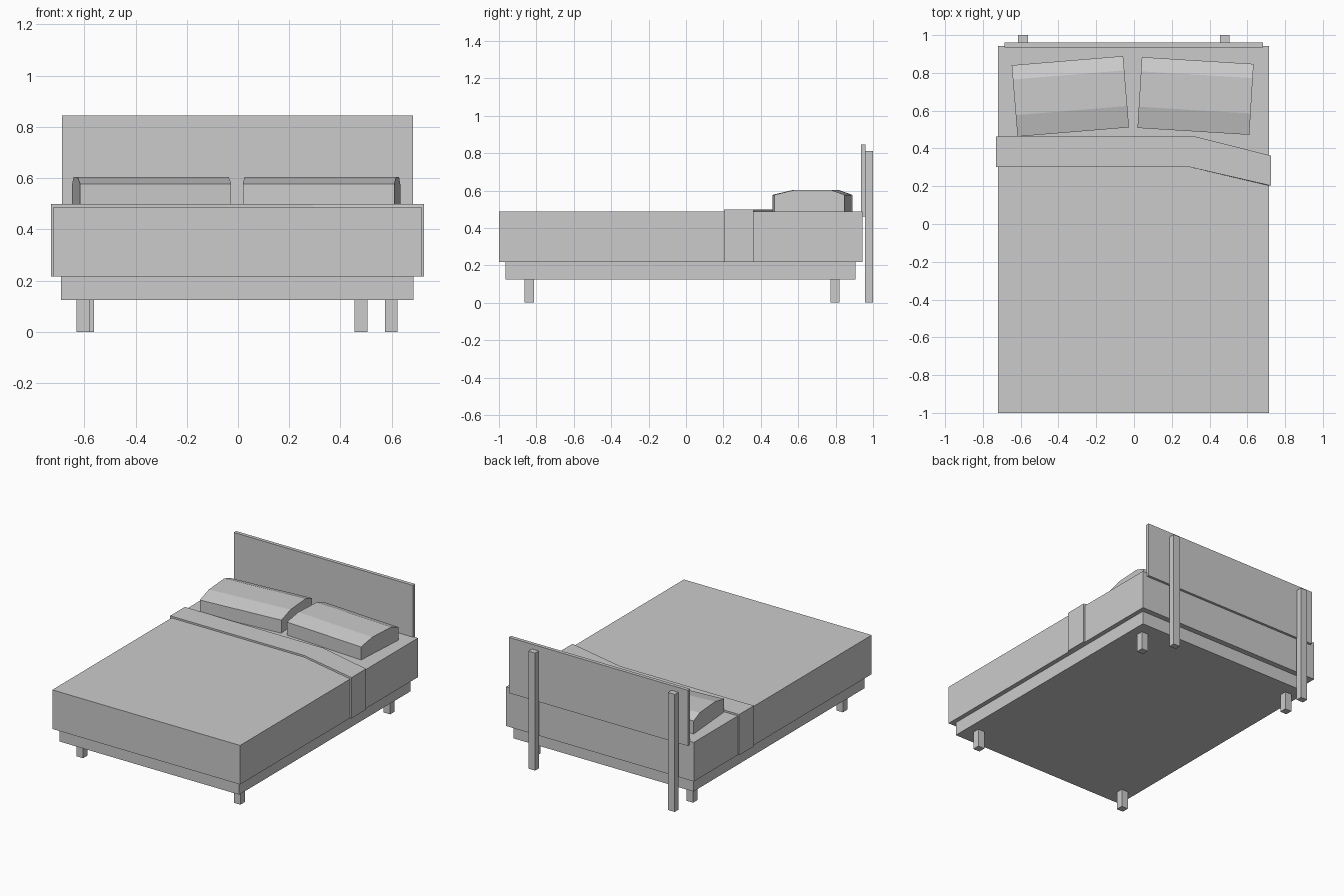
import bpy, bmesh
from math import radians

if "Cube" in bpy.data.objects:
    bpy.data.objects.remove(bpy.data.objects["Cube"])


def finish(name, bm):
    bmesh.ops.recalc_face_normals(bm, faces=bm.faces)
    mesh = bpy.data.meshes.new(name)
    bm.to_mesh(mesh)
    bm.free()
    ob = bpy.data.objects.new(name, mesh)
    bpy.context.collection.objects.link(ob)
    return ob


def box(name, x, y, z):
    """Box from (min, max) ranges on each axis."""
    bm = bmesh.new()
    bmesh.ops.create_cube(bm, size=1)
    for v in bm.verts:
        v.co = [(r[0] + r[1]) / 2 + c * (r[1] - r[0]) for r, c in zip((x, y, z), v.co)]
    return finish(name, bm)


# Base and mattress
box("bed_base", (-0.69, 0.685), (-0.965, 0.905), (0.125, 0.217))
box("mattress", (-0.72, 0.716), (-1.0, 0.943), (0.217, 0.487))

# Feet
for side, x in (("left", -0.605), ("right", 0.598)):
    for end, y in (("front", -0.838), ("back", 0.797)):
        box(f"{end}_{side}_leg", (x - 0.025, x + 0.025), (y - 0.025, y + 0.025), (0, 0.125))

# Headboard panel and its two posts
box("headboard", (-0.686, 0.683), (0.935, 0.96), (0.46, 0.845))
for side, x in (("left", -0.588), ("right", 0.48)):
    box(f"headboard_{side}_post", (x - 0.026, x + 0.026), (0.957, 1.0), (0, 0.812))


# Pillows: a faceted cross-section extruded sideways and turned
def pillow(name, centre, width, depth, angle):
    bm = bmesh.new()
    profile = [(-0.5, 0), (-0.5, 0.09), (-0.2, 0.117), (0.3, 0.117), (0.5, 0.09), (0.5, 0)]
    face = bm.faces.new([bm.verts.new((-width / 2, y * depth, z)) for y, z in profile])
    new = bmesh.ops.extrude_face_region(bm, geom=[face])["geom"]
    bmesh.ops.translate(bm, vec=(width, 0, 0),
                        verts=[g for g in new if isinstance(g, bmesh.types.BMVert)])
    ob = finish(name, bm)
    ob.location = (*centre, 0.487)
    ob.rotation_euler.z = radians(angle)


pillow("left_pillow", (-0.337, 0.676), 0.592, 0.379, 4.7)
pillow("right_pillow", (0.326, 0.678), 0.593, 0.376, -3.5)

# Folded blanket band: thin strip over the mattress, bent to one side and hanging down
path = [  # x outer, x inner, z outer, z inner, y front, y back
    (-0.73, -0.72, 0.217, 0.217, 0.302, 0.462),
    (-0.73, -0.72, 0.499, 0.487, 0.302, 0.462),
    (0.31, 0.31, 0.499, 0.487, 0.302, 0.462),
    (0.726, 0.716, 0.499, 0.487, 0.203, 0.362),
    (0.726, 0.716, 0.217, 0.217, 0.203, 0.362),
]
bm = bmesh.new()
rings = []
for i, (xo, xi, zo, zi, y0, y1) in enumerate(path):
    skew = 0.018 if i == 2 else 0
    rings.append([bm.verts.new(p) for p in (
        (xo - skew, y0, zo), (xo + skew, y1, zo), (xi + skew, y1, zi), (xi - skew, y0, zi))])
for a, b in zip(rings, rings[1:]):
    for k in range(4):
        n = (k + 1) % 4
        bm.faces.new((a[k], a[n], b[n], b[k]))
bm.faces.new(rings[0])
bm.faces.new(rings[-1])
finish("blanket_band", bm)
